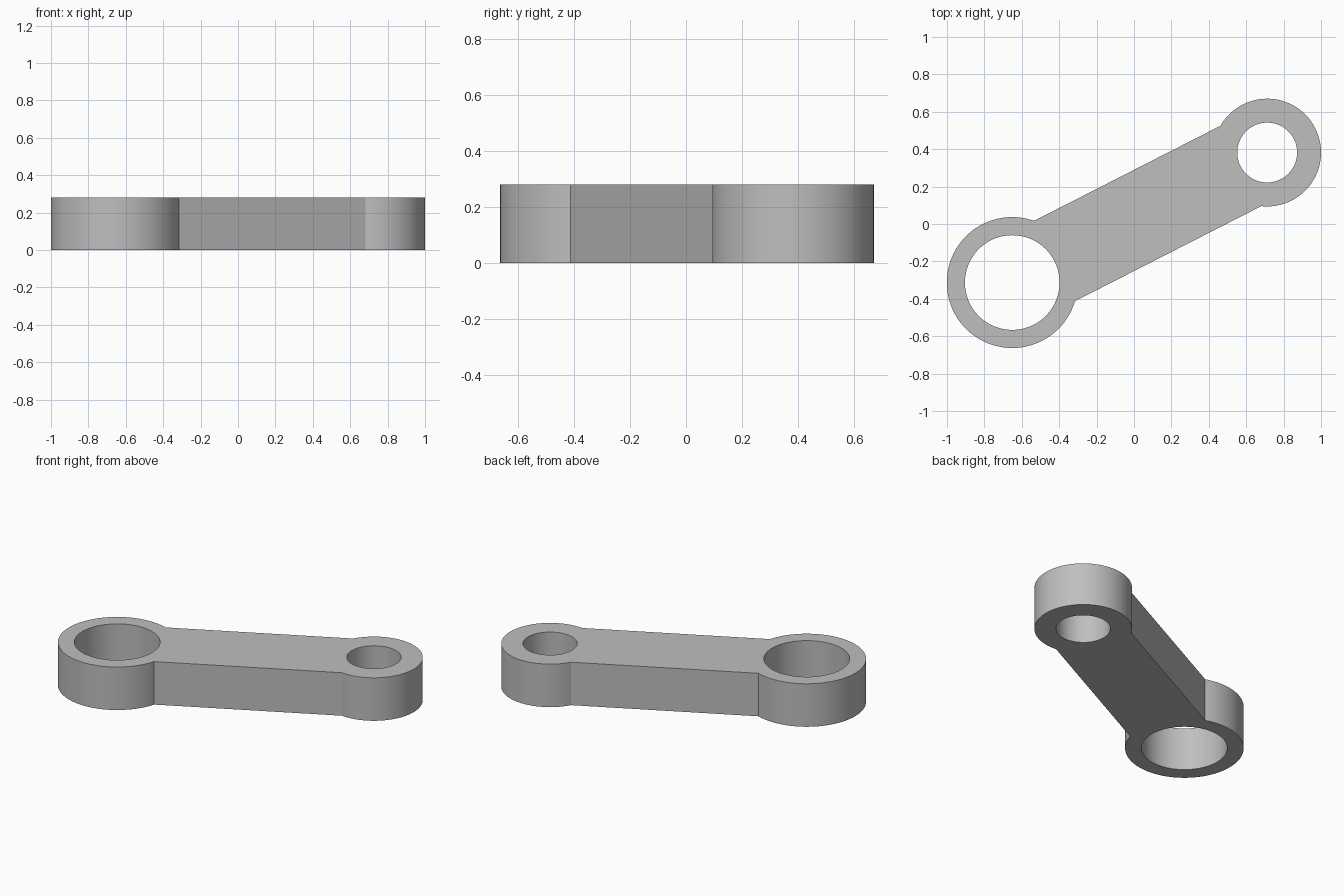
import bpy, bmesh, math
from mathutils import Vector

if "Cube" in bpy.data.objects:
    bpy.data.objects.remove(bpy.data.objects["Cube"], do_unlink=True)

# Link dimensions
BIG, SMALL = Vector((-0.651, -0.313)), Vector((0.712, 0.382))
BIG_R, BIG_HOLE = 0.35, 0.253
SMALL_R, SMALL_HOLE = 0.288, 0.16
ARM_HALF, HEIGHT = 0.241, 0.28

axis = SMALL - BIG
tilt = math.atan2(axis.y, axis.x)


def arc(centre, radius, start, end, steps):
    """Points on an arc, both ends included."""
    angles = [start + (end - start) * i / steps for i in range(steps + 1)]
    return [(centre.x + radius * math.cos(a), centre.y + radius * math.sin(a)) for a in angles]


def add_loop(bm, points):
    verts = [bm.verts.new((x, y, 0)) for x, y in points]
    return [bm.edges.new((v, verts[(i + 1) % len(verts)])) for i, v in enumerate(verts)]


# Outline: two eye arcs joined by the straight sides of the arm
a = math.asin(ARM_HALF / BIG_R)
b = math.pi - math.asin(ARM_HALF / SMALL_R)
outline = arc(BIG, BIG_R, tilt + a, tilt + math.tau - a, 80)
outline += arc(SMALL, SMALL_R, tilt - b, tilt + b, 72)

bm = bmesh.new()
edges = add_loop(bm, outline)
for centre, radius in ((BIG, BIG_HOLE), (SMALL, SMALL_HOLE)):
    edges += add_loop(bm, arc(centre, radius, 0, math.tau, 96)[:-1])

# Fill around the holes and extrude to full thickness
bmesh.ops.triangle_fill(bm, edges=edges, use_beauty=True, normal=(0, 0, 1))
top = bmesh.ops.extrude_face_region(bm, geom=bm.faces[:], use_keep_orig=True)
bmesh.ops.translate(bm, verts=[g for g in top["geom"] if isinstance(g, bmesh.types.BMVert)],
                    vec=(0, 0, HEIGHT))
bmesh.ops.recalc_face_normals(bm, faces=bm.faces[:])

mesh = bpy.data.meshes.new("link_arm")
bm.to_mesh(mesh)
bm.free()
link = bpy.data.objects.new("link_arm", mesh)
bpy.context.collection.objects.link(link)

# Plain grey metal
grey = bpy.data.materials.new("plain_grey")
grey.use_nodes = True
colour = (0.52, 0.52, 0.52, 1)
grey.diffuse_color = colour
grey.node_tree.nodes["Principled BSDF"].inputs["Base Color"].default_value = colour
mesh.materials.append(grey)

# Smooth round walls, crisp rims and corners
bpy.ops.object.select_all(action="DESELECT")
link.select_set(True)
bpy.context.view_layer.objects.active = link
bpy.ops.object.shade_smooth_by_angle(angle=math.radians(25))
